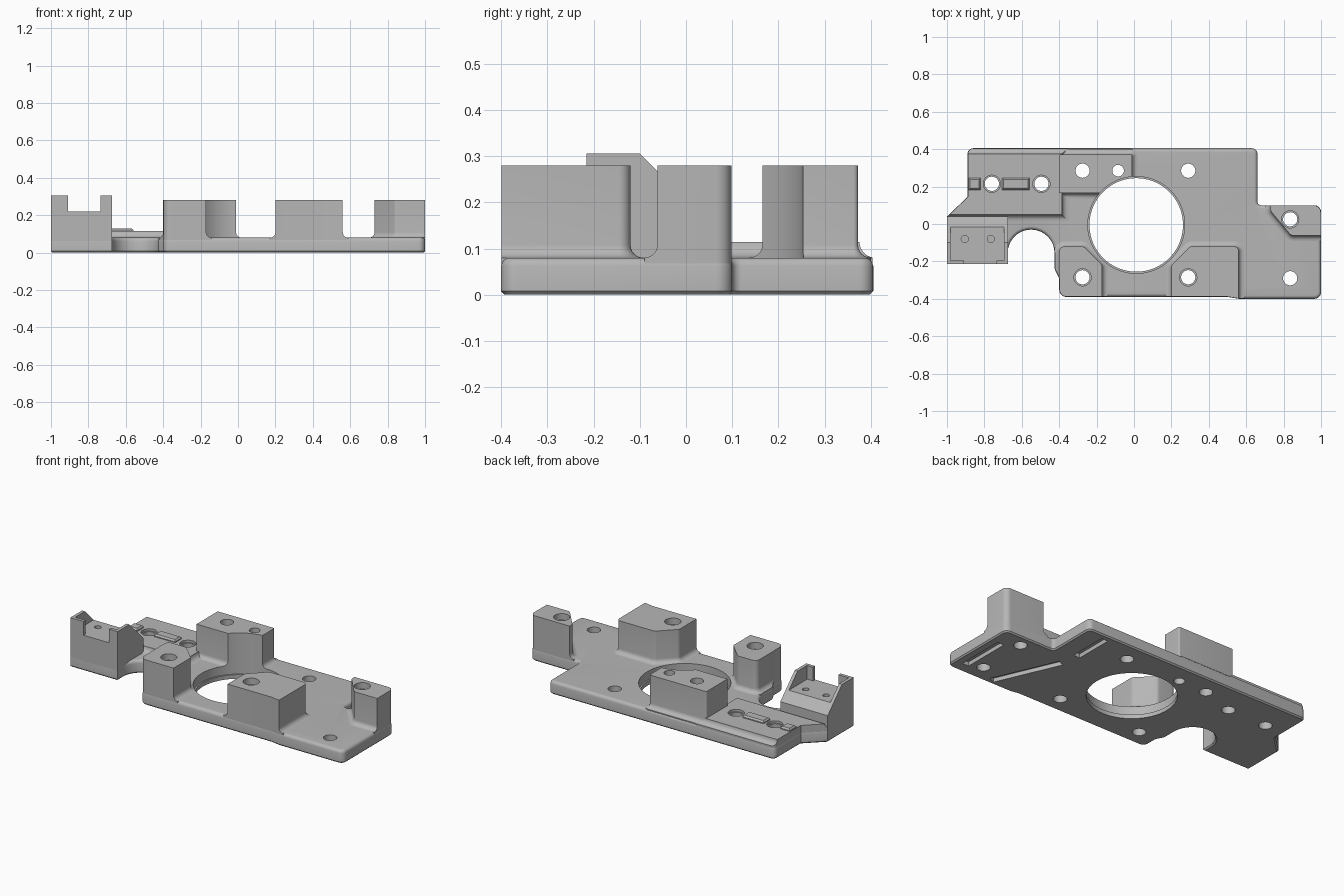
import bpy, bmesh, math
from mathutils import Vector, Matrix

cube = bpy.data.objects.get("Cube")
if cube:
    bpy.data.objects.remove(cube, do_unlink=True)

grey = bpy.data.materials.new("plain_grey")
grey.use_nodes = True
COLOUR = (0.47, 0.47, 0.47, 1)
grey.diffuse_color = COLOUR
grey.node_tree.nodes["Principled BSDF"].inputs["Base Color"].default_value = COLOUR

TOP, BOSS = 0.08, 0.28


def rounded(corners, steps=8):
    """Outline from (x, y[, radius]) corners, listed counter-clockwise."""
    pts = []
    n = len(corners)
    for i, c in enumerate(corners):
        p = Vector(c[:2])
        if len(c) < 3:
            pts.append(p)
            continue
        a = (Vector(corners[i - 1][:2]) - p).normalized()
        b = (Vector(corners[(i + 1) % n][:2]) - p).normalized()
        half = a.angle(b) / 2
        centre = p + (a + b).normalized() * c[2] / math.sin(half)
        start = p + a * c[2] / math.tan(half) - centre
        end = p + b * c[2] / math.tan(half) - centre
        sweep = math.atan2(start.cross(end), start.dot(end))
        for k in range(steps + 1):
            pts.append(centre + Matrix.Rotation(sweep * k / steps, 2) @ start)
    return pts


def offset(pts, d):
    """Move an outline outwards by d with mitred corners."""
    out = []
    for i, p in enumerate(pts):
        e = (p - pts[i - 1]).normalized()
        f = (pts[(i + 1) % len(pts)] - p).normalized()
        m = Vector((e.y + f.y, -e.x - f.x))
        out.append(p + m * 2 * d / max(m.length_squared, 0.2))
    return out


def finish(name, bm):
    bmesh.ops.recalc_face_normals(bm, faces=bm.faces)
    me = bpy.data.meshes.new(name)
    bm.to_mesh(me)
    bm.free()
    ob = bpy.data.objects.new(name, me)
    bpy.context.collection.objects.link(ob)
    me.materials.append(grey)
    return ob


def prism(name, pts, rings):
    """Stack copies of an outline at (z, offset) levels."""
    bm = bmesh.new()
    levels = [[bm.verts.new((p.x, p.y, z)) for p in offset(pts, d)] for z, d in rings]
    n = len(pts)
    for lo, hi in zip(levels, levels[1:]):
        for i in range(n):
            bm.faces.new((lo[i], lo[(i + 1) % n], hi[(i + 1) % n], hi[i]))
    bm.faces.new(levels[0][::-1])
    bm.faces.new(levels[-1])
    return finish(name, bm)


def box(name, x0, x1, y0, y1, z0, z1):
    return prism(name, [Vector(p) for p in ((x0, y0), (x1, y0), (x1, y1), (x0, y1))],
                 [(z0, 0), (z1, 0)])


def cylinder(name, x, y, r, z0, z1, n=32):
    pts = [Vector((x + r * math.cos(a), y + r * math.sin(a)))
           for a in (math.tau * k / n for k in range(n))]
    return prism(name, pts, [(z0, 0), (z1, 0)])


def boolean(ob, tool, op="DIFFERENCE"):
    mod = ob.modifiers.new("cut", "BOOLEAN")
    mod.operation, mod.solver, mod.object = op, "EXACT", tool
    with bpy.context.temp_override(object=ob, active_object=ob):
        bpy.ops.object.modifier_apply(modifier=mod.name)


def flared(name, corners, height, r=0.028):
    """Boss whose foot blends into the plate with a concave fillet."""
    rings = [(0.03, r)]
    for k in range(7):
        t = math.pi / 2 * k / 6
        rings.append((TOP + r * (1 - math.cos(t)), r * (1 - math.sin(t))))
    if height > rings[-1][0] + 0.001:
        rings.append((height, 0))
    ob = prism(name, rounded(corners), rings)
    boolean(ob, trim, "INTERSECT")
    return ob


# Plate outline, shared by the base and the trimming volume
outline = rounded([
    (-1, -0.215), (-0.675, -0.215), (-0.675, -0.03, 0.1245), (-0.425, -0.03, 0.1245),
    (-0.425, -0.24, 0.03), (-0.4, -0.29, 0.03), (-0.4, -0.39, 0.04), (0.5, -0.39),
    (0.56, -0.4), (1, -0.4, 0.035), (1, 0.1, 0.035), (0.66, 0.1, 0.02),
    (0.66, 0.405, 0.03), (-0.89, 0.405, 0.03), (-0.89, 0.145), (-1, 0.04)])
trim = prism("trim_volume", outline, [(-0.1, -0.0015), (0.5, -0.0015)])

plate = prism("base_plate", outline, [(0, -0.008), (0.008, 0), (0.062, 0), (0.069, -0.002),
                                      (0.075, -0.006), (0.079, -0.012), (TOP, -0.018)])

# Raised bosses
parts = [plate]
parts.append(flared("front_right_post", [
    (-0.4, -0.5), (-0.17, -0.5), (-0.17, -0.22, 0.03), (-0.27, -0.12, 0.03),
    (-0.4, -0.12, 0.03)], BOSS))
parts.append(flared("front_centre_block", [
    (0.2, -0.5), (0.56, -0.5), (0.56, -0.12, 0.025), (0.3, -0.12, 0.03),
    (0.2, -0.22, 0.03)], BOSS))
parts.append(flared("rear_block", [
    (-0.4, 0.165), (-0.01, 0.165), (-0.01, 0.372, 0.01), (-0.4, 0.372, 0.01)], BOSS))
parts.append(flared("left_post", [
    (0.73, 0.2), (0.73, 0.07, 0.03), (0.84, -0.062, 0.03), (1.1, -0.062), (1.1, 0.2)], BOSS))

# Thicker pad with two locating ribs
parts.append(flared("rear_pad", [
    (-1.1, 0.05), (-0.385, 0.05), (-0.385, 0.375), (-1.1, 0.375)], 0.115, 0.0345))
for side, x0, x1 in (("outer", -0.885, -0.82), ("inner", -0.705, -0.56)):
    parts.append(prism(side + "_pad_rib", rounded([
        (x0, 0.183), (x1, 0.183), (x1, 0.247), (x0, 0.247)]),
        [(0.1, 0), (0.12, 0), (0.13, -0.008)]))

# End bracket: side profile swept across, then hollowed
profile = ((-0.215, 0.008), (0.04, 0.008), (0.04, 0.165), (-0.1, 0.305), (-0.215, 0.305))
bm = bmesh.new()
face = bm.faces.new([bm.verts.new((-1, y, z)) for y, z in profile])
swept = bmesh.ops.extrude_face_region(bm, geom=[face])["geom"]
bmesh.ops.translate(bm, vec=(0.325, 0, 0), verts=[v for v in swept if isinstance(v, bmesh.types.BMVert)])
bracket = finish("end_bracket", bm)
parts.append(bracket)
tools = [box("bracket_pocket", -0.98, -0.695, -0.195, 0.1, 0.22, 0.5),
         box("bracket_notch", -0.91, -0.735, -0.4, -0.1, 0.22, 0.5)]
tools += [cylinder("bracket_hole", x, -0.08, 0.019, 0.12, 0.4) for x in (-0.905, -0.765)]
for tool in tools:
    boolean(bracket, tool)

# Central bore with a narrow lip at the bottom
cutters = [cylinder("bore", 0.012, -0.005, 0.259, 0.025, 0.6, 96),
           cylinder("bore_lip", 0.012, -0.005, 0.25, -0.1, 0.3, 96)]

# Screw holes: x, y, radius, height of the counterbore floor
for x, y, r, floor in ((-0.275, 0.285, 0.038, 0), (-0.085, 0.285, 0.031, 0), (0.29, 0.285, 0.038, 0),
                       (0.835, -0.29, 0.038, 0), (0.835, 0.025, 0.038, 0.24),
                       (0.29, -0.285, 0.038, 0.24), (-0.275, -0.285, 0.038, 0.24),
                       (-0.76, 0.215, 0.038, 0.1), (-0.495, 0.215, 0.038, 0.1)):
    cutters.append(cylinder("screw_hole", x, y, r, -0.1, 0.5))
    if floor:
        cutters.append(cylinder("counterbore", x, y, r + 0.008, floor, 0.6))
for part in parts:
    for cutter in cutters:
        boolean(part, cutter)

# Shallow grooves under the plate
for start, end in (((0.93, -0.33), (0.93, -0.03)), ((0.71, -0.37), (0.54, 0.02)),
                   ((0.52, 0.13), (0.52, 0.37))):
    a, b = Vector(start), Vector(end)
    side = (b - a).orthogonal().normalized() * 0.022
    groove = prism("groove", [a - side, b - side, b + side, a + side], [(-0.1, 0), (0.025, 0)])
    boolean(plate, groove)
    tools.append(groove)

# Remove helpers and shade
for tool in tools + cutters + [trim]:
    bpy.data.objects.remove(tool, do_unlink=True)
for part in parts:
    bpy.ops.object.select_all(action="DESELECT")
    part.select_set(True)
    bpy.context.view_layer.objects.active = part
    bpy.ops.object.shade_smooth_by_angle(angle=math.radians(30))
